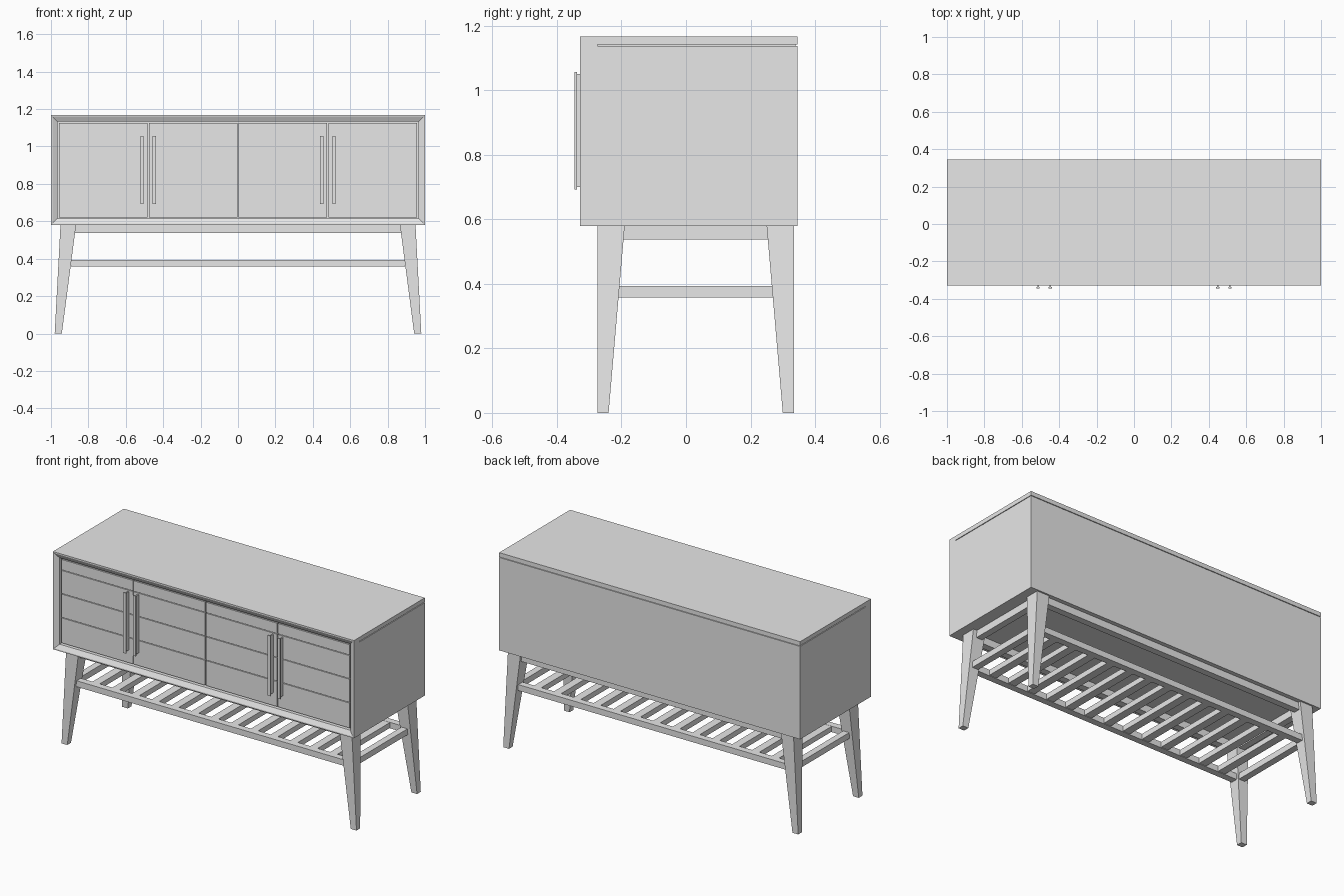
import bpy, bmesh

cube = bpy.data.objects.get("Cube")
if cube:
    bpy.data.objects.remove(cube, do_unlink=True)

grey = bpy.data.materials.new("plain grey")
grey.use_nodes = True
grey.diffuse_color = (0.8, 0.8, 0.8, 1)
grey.node_tree.nodes["Principled BSDF"].inputs["Base Color"].default_value = (0.8, 0.8, 0.8, 1)


def add_object(name, bm):
    bmesh.ops.recalc_face_normals(bm, faces=bm.faces)
    mesh = bpy.data.meshes.new(name)
    bm.to_mesh(mesh)
    bm.free()
    mesh.materials.append(grey)
    obj = bpy.data.objects.new(name, mesh)
    bpy.context.collection.objects.link(obj)
    return obj


def bridge(bm, a, b):
    for i in range(len(a)):
        j = (i + 1) % len(a)
        bm.faces.new((a[i], a[j], b[j], b[i]))


def tapered(name, low, high, z0, z1):
    """Solid between two rectangles given as (x0, x1, y0, y1)."""
    bm = bmesh.new()
    rings = []
    for (x0, x1, y0, y1), z in ((low, z0), (high, z1)):
        rings.append([bm.verts.new((x, y, z))
                      for x, y in ((x0, y0), (x1, y0), (x1, y1), (x0, y1))])
    bridge(bm, *rings)
    for ring in rings:
        bm.faces.new(ring)
    return add_object(name, bm)


def box(name, x0, x1, y0, y1, z0, z1):
    return tapered(name, (x0, x1, y0, y1), (x0, x1, y0, y1), z0, z1)


BOTTOM, TOP = 0.58, 1.167
FRONT, FRAME_BACK, BACK = -0.328, -0.275, 0.345

# Cabinet carcass, with a thin shadow gap below the top board
box("cabinet_body", -1, 1, FRAME_BACK, BACK, BOTTOM, 1.138)
box("shadow_gap", -0.994, 0.994, FRAME_BACK, BACK - 0.006, 1.137, 1.143)
box("top_board", -1, 1, FRAME_BACK, BACK, 1.142, TOP)

# Mitred front frame with a face sloping in toward the doors
bm = bmesh.new()
loops = []
for inset, y in ((0, FRAME_BACK), (0, FRONT), (0.008, FRONT),
                 (0.034, FRONT + 0.014), (0.034, FRAME_BACK)):
    x, z0, z1 = 1 - inset, BOTTOM + inset, TOP - inset
    loops.append([bm.verts.new((px, y, pz))
                  for px, pz in ((-x, z0), (x, z0), (x, z1), (-x, z1))])
for i, loop in enumerate(loops):
    bridge(bm, loop, loops[(i + 1) % len(loops)])
add_object("front_frame", bm)

# Four doors, each made of horizontal planks split by grooves
DOOR_W, GAP = 0.48, 0.003
levels = [0.621, 0.775, 0.918, 1.06, 1.126]
for d in range(4):
    x0 = -0.96 + d * DOOR_W
    box(f"door_{d + 1}_core", x0 + GAP, x0 + DOOR_W - GAP, -0.301, FRAME_BACK,
        levels[0], levels[-1])
    for p in range(4):
        box(f"door_{d + 1}_plank_{p + 1}", x0 + GAP, x0 + DOOR_W - GAP,
            -0.309, -0.30, levels[p] + 0.002, levels[p + 1] - 0.002)

# Paired T-section handles either side of each door meeting
for pair in (-1, 1):
    for side in (-1, 1):
        x = pair * 0.48 + side * 0.033
        tag = ("right" if pair < 0 else "left") + ("_a" if side < 0 else "_b")
        box(f"handle_stem_{tag}", x - 0.004, x + 0.004, -0.341, -0.305, 0.70, 1.05)
        box(f"handle_grip_{tag}", x - 0.009, x + 0.009, -0.345, -0.338, 0.693, 1.056)

# Tapered splayed legs
for s, side in ((1, "left"), (-1, "right")):
    low_x = sorted((s * 0.942, s * 0.98))
    high_x = sorted((s * 0.866, s * 0.949))
    tapered(f"front_leg_{side}", (*low_x, -0.275, -0.24),
            (*high_x, -0.275, -0.19), 0, BOTTOM)
    tapered(f"back_leg_{side}", (*low_x, 0.30, 0.335),
            (*high_x, 0.25, 0.335), 0, BOTTOM)
    # End rails under the cabinet and at the shelf
    ax = sorted((s * 0.885, s * 0.925))
    box(f"end_apron_{side}", *ax, -0.195, 0.255, 0.538, BOTTOM)
    rx = sorted((s * 0.90, s * 0.94))
    box(f"shelf_end_rail_{side}", *rx, -0.21, 0.275, 0.358, 0.394)

# Long aprons and shelf rails
for name, y in (("front", -0.24), ("back", 0.30)):
    box(f"{name}_apron", -0.875, 0.875, y - 0.02, y + 0.02, 0.538, BOTTOM)
    box(f"shelf_{name}_rail", -0.893, 0.893, y - 0.02, y + 0.02, 0.358, 0.394)

# Shelf slats
COUNT = 13
for i in range(COUNT):
    x = -0.79 + 1.58 * i / (COUNT - 1)
    box(f"shelf_slat_{i + 1}", x - 0.024, x + 0.024, -0.225, 0.285, 0.361, 0.393)
